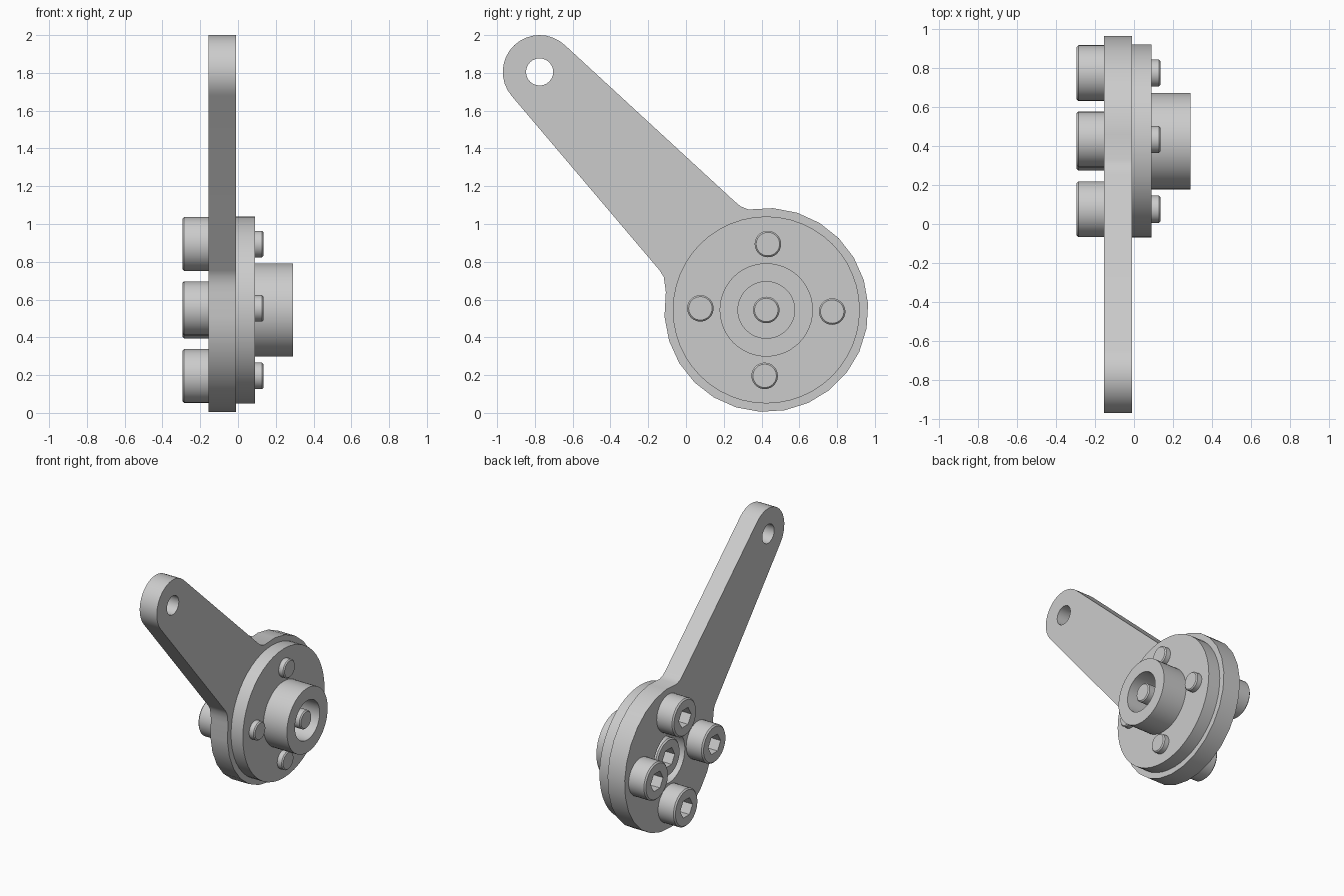
import bpy, bmesh
from math import pi, sin, cos, radians

cube = bpy.data.objects.get("Cube")
if cube:
    bpy.data.objects.remove(cube, do_unlink=True)

HUB = (0.425, 0.545)      # hub axis position (y, z)
TIP = (-0.775, 1.805)     # arm end position (y, z)
BOLT_RING = 0.349

steel = bpy.data.materials.new("grey_steel")
steel.use_nodes = True
steel.diffuse_color = (0.6, 0.6, 0.6, 1)
steel.node_tree.nodes["Principled BSDF"].inputs["Base Color"].default_value = (0.6, 0.6, 0.6, 1)


def finish(obj):
    """Give the part its material and smooth its round faces."""
    obj.data.materials.clear()
    obj.data.materials.append(steel)
    bpy.ops.object.select_all(action='DESELECT')
    obj.select_set(True)
    bpy.context.view_layer.objects.active = obj
    bpy.ops.object.shade_smooth_by_angle(angle=radians(30))


def arc(centre, radius, start, end, steps):
    angles = [radians(start + (end - start) * i / steps) for i in range(steps + 1)]
    return [(centre[0] + radius * cos(a), centre[1] + radius * sin(a)) for a in angles]


def lathe(name, profile, centre, segments):
    """Turn (x, radius, is_hex) points around an axis parallel to x."""
    bm = bmesh.new()
    rings = []
    for x, radius, is_hex in profile:
        ring = []
        for i in range(segments):
            a = 2 * pi * i / segments
            r = radius
            if is_hex:
                r *= cos(pi / 6) / cos(a % (pi / 3) - pi / 6)
            ring.append(bm.verts.new((x, r * cos(a), r * sin(a))))
        rings.append(ring)
    for a, b in zip(rings, rings[1:]):
        for i in range(segments):
            j = (i + 1) % segments
            bm.faces.new((a[i], a[j], b[j], b[i]))
    bm.faces.new(rings[0])
    bm.faces.new(rings[-1])
    bmesh.ops.recalc_face_normals(bm, faces=bm.faces)
    mesh = bpy.data.meshes.new(name)
    bm.to_mesh(mesh)
    bm.free()
    obj = bpy.data.objects.new(name, mesh)
    obj.location = (0, centre[0], centre[1])
    bpy.context.collection.objects.link(obj)
    finish(obj)
    return obj


def plate(name, loops, x_min, x_max):
    """Extrude closed (y, z) loops along x; inner loops become holes."""
    curve = bpy.data.curves.new(name, 'CURVE')
    curve.dimensions = '2D'
    curve.fill_mode = 'BOTH'
    curve.extrude = (x_max - x_min) / 2
    for loop in loops:
        spline = curve.splines.new('POLY')
        spline.points.add(len(loop) - 1)
        for point, (y, z) in zip(spline.points, loop):
            point.co = (y, z, 0, 1)
        spline.use_cyclic_u = True
    obj = bpy.data.objects.new(name, curve)
    obj.location.x = (x_min + x_max) / 2
    obj.rotation_euler = (pi / 2, 0, pi / 2)
    bpy.context.collection.objects.link(obj)
    bpy.ops.object.select_all(action='DESELECT')
    obj.select_set(True)
    bpy.context.view_layer.objects.active = obj
    bpy.ops.object.convert(target='MESH')
    obj = bpy.context.view_layer.objects.active
    bm = bmesh.new()
    bm.from_mesh(obj.data)
    bmesh.ops.remove_doubles(bm, verts=bm.verts, dist=0.0005)
    bmesh.ops.recalc_face_normals(bm, faces=bm.faces)
    bm.to_mesh(obj.data)
    bm.free()
    finish(obj)


# Lever arm: rounded tip, tapering sides, small fillets into the hub
outline = arc(TIP, 0.195, 47, 220, 16)
outline += [(-0.14, 0.755), (-0.118, 0.72), (-0.112, 0.68)]
outline += arc(HUB, 0.54, 170, 460, 21)
outline += [(0.29, 1.093), (0.255, 1.122)]
pin_hole = arc(TIP, 0.072, 0, 345, 23)
recess = arc(HUB, 0.19, 0, 348.75, 31)
plate("lever_arm", [outline, pin_hole, recess], -0.155, -0.01)

# Flange with hollow boss
flange = [(-0.01, 0.495), (0.09, 0.495), (0.09, 0.247), (0.29, 0.247),
          (0.29, 0.15), (0.09, 0.15)]
lathe("flange_hub", [(x, r, False) for x, r in flange], HUB, 48)

# Socket head screws: tip, shank, chamfered head, hexagonal socket
screw = [(0.135, 0.062), (0.127, 0.07), (-0.155, 0.07), (-0.155, 0.143),
         (-0.285, 0.143), (-0.295, 0.133)]
screw = [(x, r, False) for x, r in screw] + [(-0.295, 0.075, True), (-0.215, 0.075, True)]

for i in range(4):
    a = radians(90 * i - 1.4)
    spot = (HUB[0] + BOLT_RING * cos(a), HUB[1] + BOLT_RING * sin(a))
    lathe(f"flange_screw_{i + 1}", screw, spot, 36)

# Centre screw sits sunk in the lever recess
centre_screw = lathe("centre_screw", screw, HUB, 36)
centre_screw.location.x = 0.145
